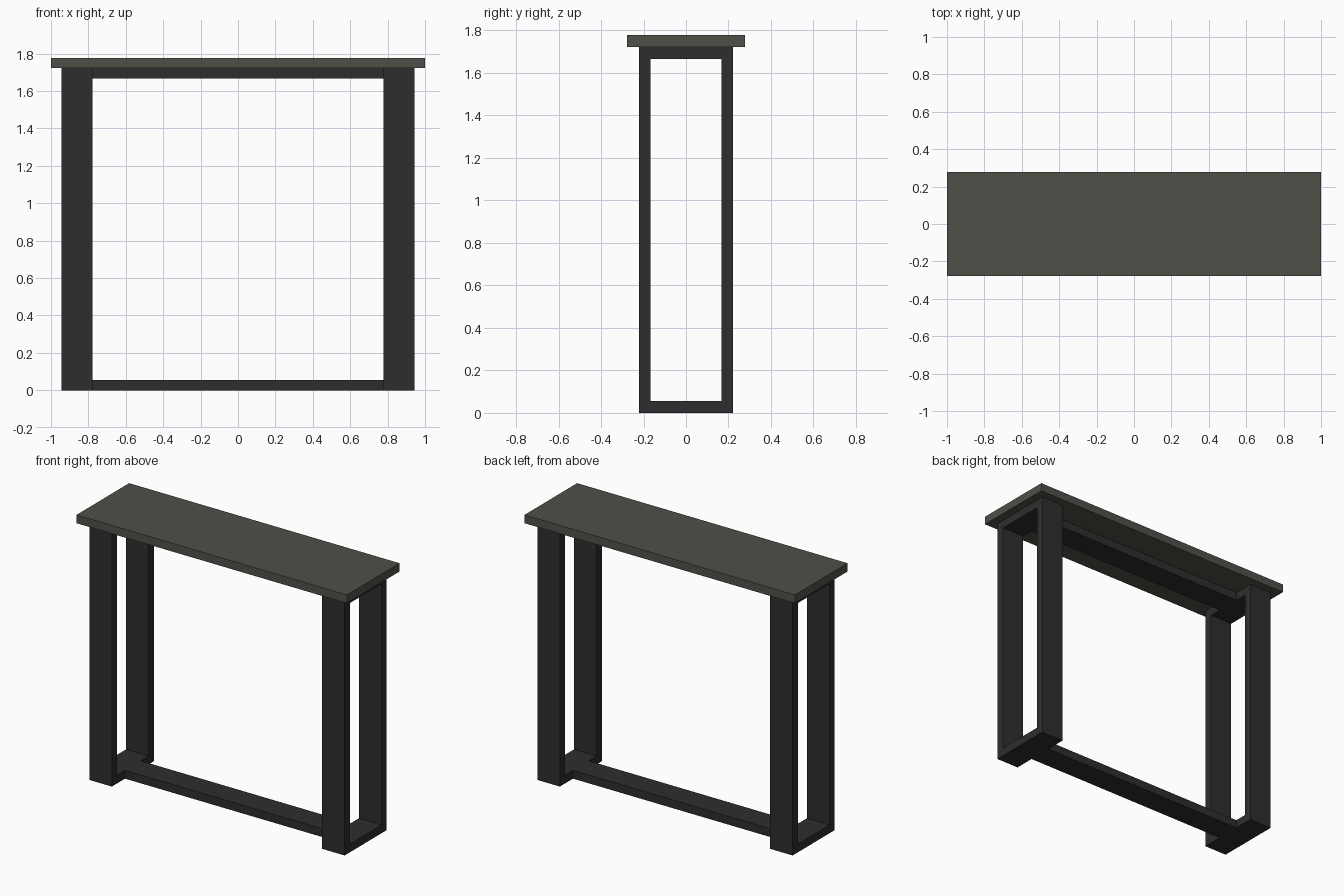
import bpy

if "Cube" in bpy.data.objects:
    bpy.data.objects.remove(bpy.data.objects["Cube"])

U = 1 / 18  # one board thickness; the table is 36 x 10 x 32 boards


def material(name, rgb):
    m = bpy.data.materials.new(name)
    m.diffuse_color = (*rgb, 1)
    m.use_nodes = True
    m.node_tree.nodes["Principled BSDF"].inputs["Base Color"].default_value = m.diffuse_color
    return m


def add_mesh(name, verts, faces, mat):
    me = bpy.data.meshes.new(name)
    me.from_pydata([tuple(c * U for c in v) for v in verts], [], faces)
    me.materials.append(mat)
    ob = bpy.data.objects.new(name, me)
    bpy.context.collection.objects.link(ob)
    return ob


def box(name, x, y, z, mat):
    verts = [(a, b, c) for a in x for b in y for c in z]
    faces = [(0, 1, 3, 2), (4, 6, 7, 5), (0, 4, 5, 1),
             (2, 3, 7, 6), (0, 2, 6, 4), (1, 5, 7, 3)]
    return add_mesh(name, verts, faces, mat)


def ring_frame(name, x, half_y, height, t, mat):
    """Rectangular hoop in the YZ plane, extruded along x."""
    outer = [(-half_y, 0), (half_y, 0), (half_y, height), (-half_y, height)]
    i = half_y - t
    inner = [(-i, t), (i, t), (i, height - t), (-i, height - t)]
    verts = [(a, y, z) for a in x for y, z in outer + inner]
    faces = []
    for k in range(4):
        n = (k + 1) % 4
        faces += [(k, k + 4, n + 4, n),                # left face
                  (k + 8, n + 8, n + 12, k + 12),      # right face
                  (k, n, n + 8, k + 8),                # outer wall
                  (k + 4, k + 12, n + 12, n + 4)]      # inner wall
    return add_mesh(name, verts, faces, mat)


top_mat = material("grey_top", (0.080, 0.080, 0.067))
frame_mat = material("black_metal", (0.027, 0.027, 0.027))

# Table top
box("table_top", (-18, 18), (-5, 5), (31, 32), top_mat)

# Hoop-shaped legs at both ends
ring_frame("left_leg_frame", (-17, -14), 4, 31, 1, frame_mat)
ring_frame("right_leg_frame", (14, 17), 4, 31, 1, frame_mat)

# Stretchers joining the legs along the floor and under the top
box("lower_stretcher", (-14, 14), (-1.5, 1.5), (0, 1), frame_mat)
box("upper_stretcher", (-14, 14), (-1.5, 1.5), (30, 31), frame_mat)
